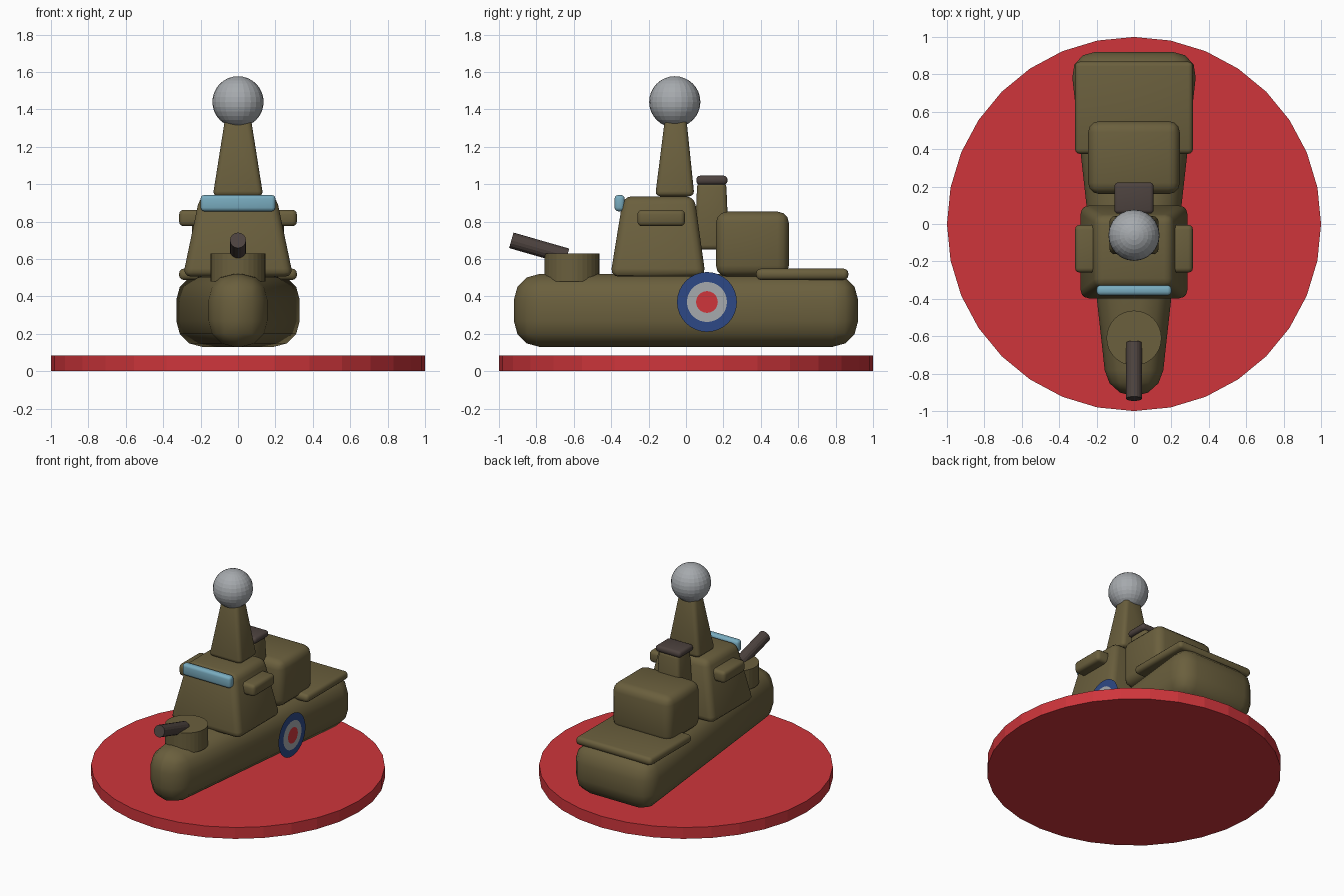
import bpy, bmesh, math
from mathutils import Matrix, Vector

if "Cube" in bpy.data.objects:
    bpy.data.objects.remove(bpy.data.objects["Cube"], do_unlink=True)


def material(name, r, g, b):
    m = bpy.data.materials.new(name)
    m.use_nodes = True
    m.diffuse_color = (r, g, b, 1)
    m.node_tree.nodes["Principled BSDF"].inputs["Base Color"].default_value = (r, g, b, 1)
    return m


olive = material("olive", 0.145, 0.115, 0.047)
red = material("red", 0.62, 0.036, 0.044)
grey = material("grey", 0.38, 0.40, 0.42)
blue = material("dark blue", 0.027, 0.066, 0.24)
glass = material("light blue", 0.19, 0.41, 0.52)
dark = material("dark brown", 0.074, 0.055, 0.049)


def finish(name, bm, mat):
    mesh = bpy.data.meshes.new(name)
    bmesh.ops.recalc_face_normals(bm, faces=bm.faces)
    bm.to_mesh(mesh)
    bm.free()
    mesh.materials.append(mat)
    obj = bpy.data.objects.new(name, mesh)
    bpy.context.collection.objects.link(obj)
    return obj


def box(name, mat, x, y, z, bevel, top=None, front=1.0, segments=3):
    """Bevelled box from (min, max) ranges; top = x and y ranges of the roof,
    front = width factor of the front end."""
    bm = bmesh.new()
    bmesh.ops.create_cube(bm, size=1)
    for v in bm.verts:
        xr, yr = top if top and v.co.z > 0 else (x, y)
        narrow = front if v.co.y < 0 else 1
        v.co = Vector((xr[v.co.x > 0] * narrow, yr[v.co.y > 0], z[v.co.z > 0]))
    obj = finish(name, bm, mat)
    mod = obj.modifiers.new("rounded edges", "BEVEL")
    mod.width, mod.segments = bevel, segments
    bpy.ops.object.select_all(action="DESELECT")
    obj.select_set(True)
    bpy.context.view_layer.objects.active = obj
    bpy.ops.object.modifier_apply(modifier=mod.name)
    bpy.ops.object.shade_smooth_by_angle(angle=math.radians(35))
    return obj


def cylinder(name, mat, radius, depth, centre, sides=32, tilt=0):
    bm = bmesh.new()
    place = Matrix.Translation(centre) @ Matrix.Rotation(tilt, 4, "X")
    bmesh.ops.create_cone(bm, cap_ends=True, segments=sides, radius1=radius,
                          radius2=radius, depth=depth, matrix=place)
    return finish(name, bm, mat)


def sym(half):
    return (-half, half)


# Round stand
cylinder("base_disc", red, 1.0, 0.085, (0, 0, 0.0425))

# Hull, narrowing to the bow
box("hull", olive, sym(0.345), (-0.92, 0.92), (0.13, 0.52), 0.138, front=0.41)

# Gun turret and barrel
cylinder("turret", olive, 0.147, 0.15, (0, -0.61, 0.555))
cylinder("gun_barrel", dark, 0.043, 0.31, (0, -0.785, 0.657), 16, math.radians(74))

# Deckhouse with window and side wings
box("deckhouse", olive, sym(0.295), (-0.405, 0.105), (0.505, 0.935), 0.045,
    top=(sym(0.205), (-0.335, 0.045)))
box("window", glass, sym(0.2), (-0.382, -0.328), (0.855, 0.942), 0.02)
for side, sign in (("left", 1), ("right", -1)):
    box("wing_" + side, olive, sorted((sign * 0.15, sign * 0.315)), (-0.26, -0.005),
        (0.775, 0.863), 0.025)

# Mast tower and ball
box("tower", olive, sym(0.135), (-0.165, 0.045), (0.935, 1.37), 0.028,
    top=(sym(0.066), (-0.11, 0.0)))
bm = bmesh.new()
bmesh.ops.create_uvsphere(bm, u_segments=24, v_segments=16, radius=0.137,
                          matrix=Matrix.Translation((0, -0.06, 1.44)))
finish("ball", bm, grey)

# Funnel and cap
box("funnel", olive, sym(0.1), (0.045, 0.23), (0.65, 1.01), 0.025,
    top=(sym(0.085), (0.06, 0.215)))
box("funnel_cap", dark, sym(0.105), (0.055, 0.222), (0.997, 1.045), 0.02)

# Rear cabin and stern deck
box("rear_cabin", olive, sym(0.245), (0.16, 0.55), (0.505, 0.853), 0.06)
box("stern_deck", olive, sym(0.315), (0.375, 0.868), (0.488, 0.548), 0.025)

# Round badge on one side, three flat plates
for name, mat, radius, x in (("badge_outer", blue, 0.16, 0.370),
                             ("badge_middle", grey, 0.107, 0.374),
                             ("badge_centre", red, 0.058, 0.378)):
    bm = bmesh.new()
    place = Matrix.Translation((x, 0.112, 0.37)) @ Matrix.Rotation(math.pi / 2, 4, "Y")
    bmesh.ops.create_circle(bm, cap_ends=True, segments=32, radius=radius, matrix=place)
    plate = finish(name, bm, mat)
    if plate.data.polygons[0].normal.x < 0:
        plate.data.flip_normals()
